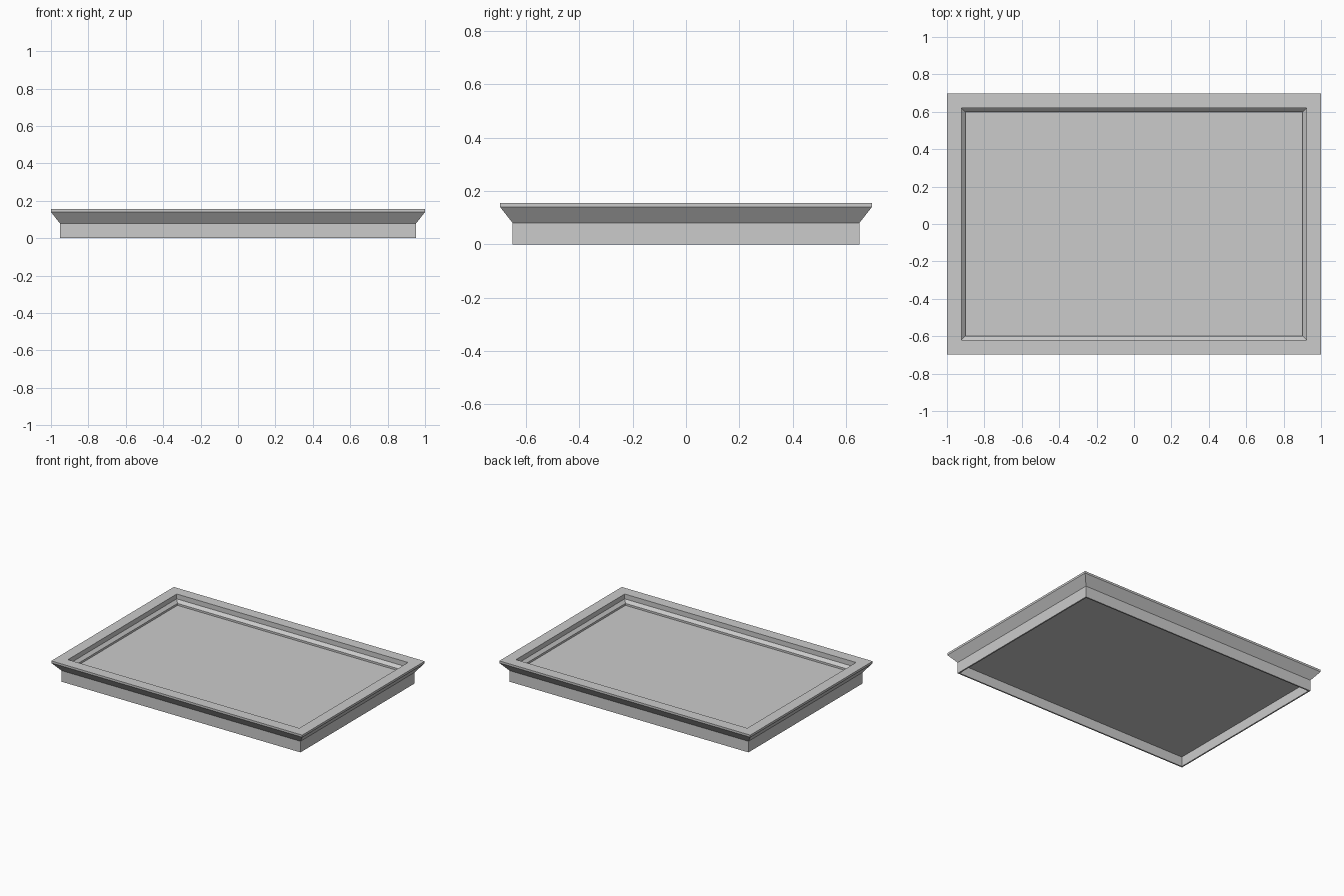
import bpy
import bmesh

HALF_X, HALF_Y = 1.0, 0.697

old = bpy.data.objects.get("Cube")
if old:
    bpy.data.objects.remove(old, do_unlink=True)


def finish(name, bm):
    bmesh.ops.recalc_face_normals(bm, faces=bm.faces)
    mesh = bpy.data.meshes.new(name)
    bm.to_mesh(mesh)
    bm.free()
    obj = bpy.data.objects.new(name, mesh)
    bpy.context.collection.objects.link(obj)
    return obj


def rectangular_ring(name, profile):
    """Sweep a closed (inset, height) profile round the rectangle with mitred corners."""
    bm = bmesh.new()
    corners = [(-1, -1), (1, -1), (1, 1), (-1, 1)]
    loops = [[bm.verts.new((sx * (HALF_X - inset), sy * (HALF_Y - inset), z))
              for inset, z in profile] for sx, sy in corners]
    count = len(profile)
    for c in range(4):
        a, b = loops[c], loops[(c + 1) % 4]
        for i in range(count):
            j = (i + 1) % count
            bm.faces.new((a[i], b[i], b[j], a[j]))
    return finish(name, bm)


def panel(name, inset, bottom, top):
    bm = bmesh.new()
    bmesh.ops.create_cube(bm, size=1)
    for v in bm.verts:
        v.co.x *= 2 * (HALF_X - inset)
        v.co.y *= 2 * (HALF_Y - inset)
        v.co.z = top if v.co.z > 0 else bottom
    return finish(name, bm)


# Rim: thin skirt, flared moulding, flat top and chamfered inner ledge
rectangular_ring("tray_rim", [
    (0.047, 0), (0.047, 0.08), (0, 0.14), (0, 0.155),
    (0.078, 0.155), (0.078, 0.12), (0.098, 0.10),
    (0.098, 0.077), (0.057, 0.077), (0.057, 0),
])

# Floor: thin panel let into the skirt, leaving a recess underneath
panel("tray_floor", 0.052, 0.07, 0.086)
